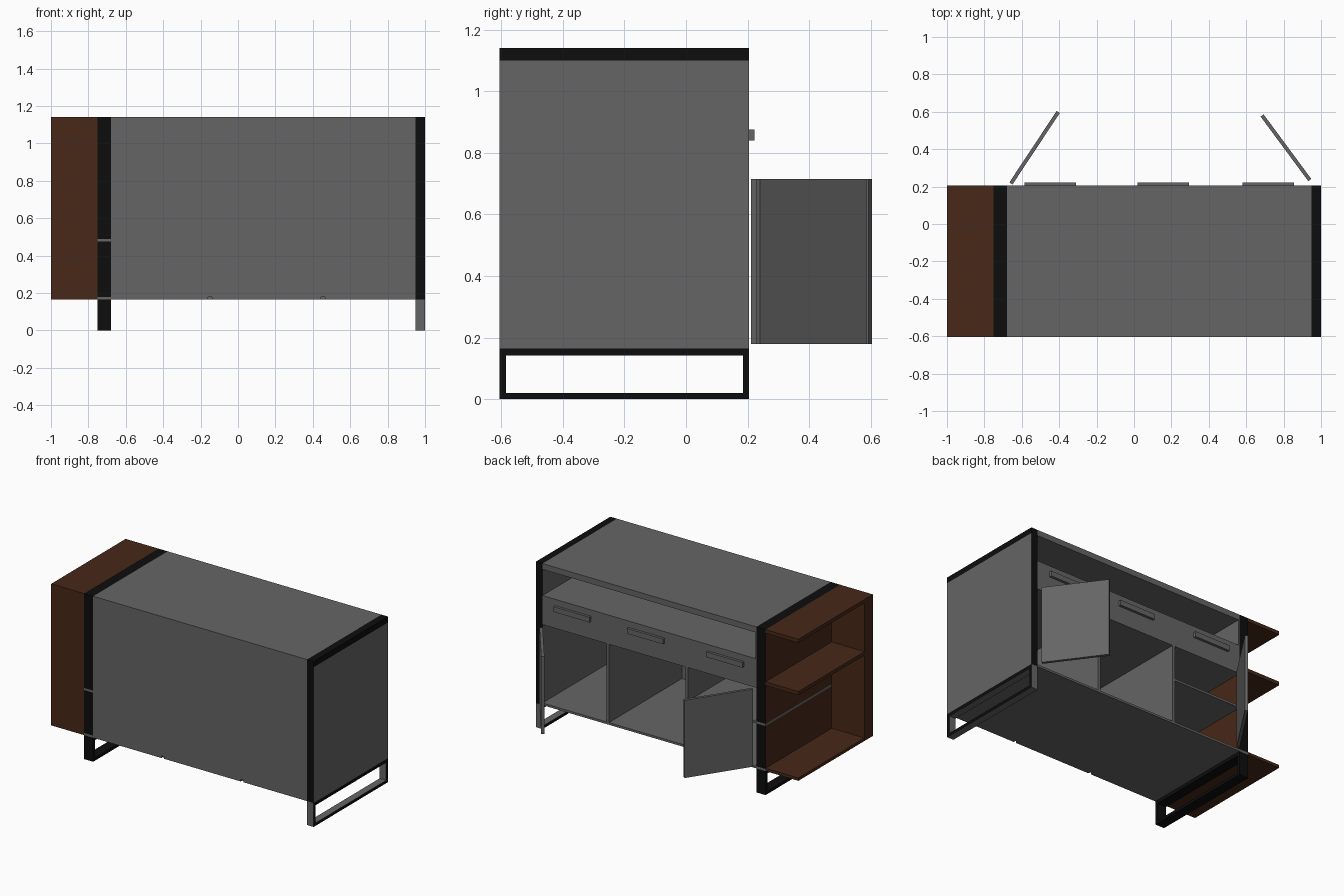
import bpy, bmesh, math
from mathutils import Matrix, Vector

if "Cube" in bpy.data.objects:
    bpy.data.objects.remove(bpy.data.objects["Cube"])


def material(name, rgb):
    m = bpy.data.materials.new(name)
    m.diffuse_color = (*rgb, 1)
    m.use_nodes = True
    m.node_tree.nodes["Principled BSDF"].inputs["Base Color"].default_value = m.diffuse_color
    return m


GREY = material("grey", (0.13, 0.13, 0.13))
BLACK = material("black", (0.004, 0.004, 0.004))
BROWN = material("brown", (0.065, 0.021, 0.009))
F, B = -0.605, 0.205          # depth limits of the carcass
L, R = -0.68, 0.95            # inner faces of the two end frames
BASE, TOP = 0.165, 1.14


def box(name, x, y, z, mat=GREY, edge=None, axes=""):
    """Box from ranges; faces along the listed axes get the edge material."""
    bm = bmesh.new()
    bmesh.ops.create_cube(bm, size=1)
    for v in bm.verts:
        v.co = [r[0] if c < 0 else r[1] for c, r in zip(v.co, (x, y, z))]
    for f in bm.faces:
        f.normal_update()
        main = max(range(3), key=lambda i: abs(f.normal[i]))
        f.material_index = int(edge is not None and "xyz"[main] in axes)
    me = bpy.data.meshes.new(name)
    bm.to_mesh(me)
    bm.free()
    me.materials.append(mat)
    if edge:
        me.materials.append(edge)
    ob = bpy.data.objects.new(name, me)
    bpy.context.collection.objects.link(ob)
    return ob


# Cabinet carcass
box("top_panel", (L, R), (F, B), (1.10, TOP))
box("back_panel", (L, R), (F, F + 0.015), (0.18, 1.10))
box("drawer_block", (L, R), (F + 0.015, B), (0.72, 0.92))
box("niche_lining", (L, L + 0.008), (F + 0.015, B), (0.92, 1.10))

# Dividers and the floor boards between them
dividers = (-0.15, 0.454)
for i, x in enumerate(dividers):
    box(f"divider_{i}", (x - 0.01, x + 0.01), (F + 0.015, B), (BASE, 0.72))
edges = (-0.75, dividers[0] - 0.01, dividers[0] + 0.01,
         dividers[1] - 0.01, dividers[1] + 0.01, R)
for i in range(3):
    box(f"floor_{i}", edges[2 * i:2 * i + 2], (F, B), (BASE, 0.18))
box("inner_shelf", (-0.75, dividers[0] - 0.01), (F, B), (0.475, 0.49))

# Drawer handles
for i, (a, b) in enumerate(((-0.585, -0.31), (0.02, 0.295), (0.58, 0.855))):
    box(f"drawer_handle_{i}", (a, b), (B, 0.223), (0.84, 0.876))

# Left end wall, split by the shelf that runs through it
for i, z in enumerate(((0.18, 0.475), (0.49, TOP))):
    box(f"left_wall_{i}", (-0.75, L), (F, B), z, BROWN, BLACK, "yz")

# Right end wall with black edging
box("right_wall", (R, 1), (F, B), (BASE, 1.10), GREY, BLACK, "y")
box("right_wall_cap", (R, 1), (F, B), (1.10, TOP), BLACK)

# Sled legs: a rectangular loop under each end wall
for side, x, mat in (("left", (-0.75, L), BLACK), ("right", (R, 1), GREY)):
    for part, z in (("foot", (0, 0.02)), ("rail", (0.142, BASE))):
        box(f"{side}_leg_{part}", x, (F, B), z, mat, BLACK, "x")
    for part, y in (("front", (F, F + 0.02)), ("back", (B - 0.02, B))):
        box(f"{side}_leg_{part}", x, y, (0.02, 0.142), mat, BLACK, "x")

# Brown open end shelves with their backing
for i, z in enumerate(((BASE, 0.185), (0.755, 0.78), (1.115, TOP))):
    box(f"end_shelf_{i}", (-1, -0.75), (F, B), z, BROWN)
for i, z in enumerate(((0.185, 0.755), (0.78, 1.115))):
    box(f"end_shelf_back_{i}", (-1, -0.75), (F, F + 0.09), z, BROWN)

# Open doors, from hinge point to free edge
for side, hinge, tip in (("left", (-0.658, 0.217), (-0.405, 0.599)),
                         ("right", (0.94, 0.235), (0.685, 0.58))):
    d = Vector(tip) - Vector(hinge)
    door = box(f"{side}_door", (0, d.length), (-0.01, 0.01), (0.18, 0.715))
    door.data.transform(Matrix.Translation((*hinge, 0))
                        @ Matrix.Rotation(math.atan2(d.y, d.x), 4, "Z"))
